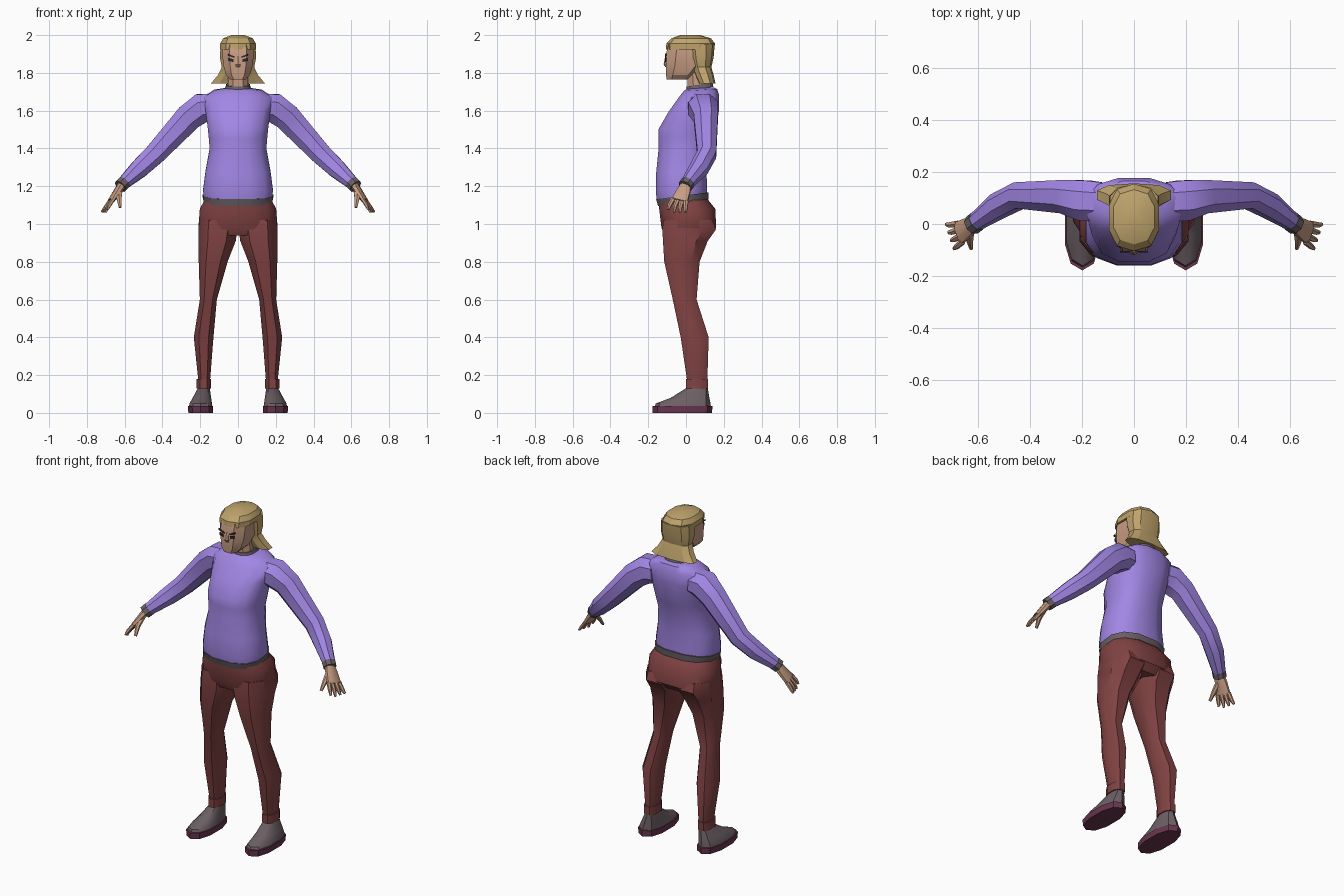
import bpy, bmesh, math
from mathutils import Vector, Matrix

if "Cube" in bpy.data.objects:
    bpy.data.objects.remove(bpy.data.objects["Cube"])


def mat(name, r, g, b):
    m = bpy.data.materials.new(name)
    m.diffuse_color = (r, g, b, 1)
    m.use_nodes = True
    m.node_tree.nodes["Principled BSDF"].inputs["Base Color"].default_value = m.diffuse_color
    return m


PURPLE = mat("purple knit", 0.36, 0.24, 0.78)
RED = mat("dark red cloth", 0.22, 0.055, 0.055)
GREY = mat("grey trim", 0.14, 0.115, 0.13)
SHOE = mat("shoe grey", 0.15, 0.115, 0.125)
SOLE = mat("plum sole", 0.14, 0.035, 0.075)
SKIN = mat("skin", 0.58, 0.34, 0.23)
HAIR = mat("blond hair", 0.52, 0.37, 0.15)
DARK = mat("dark eye", 0.03, 0.02, 0.02)


def unit_ring(n, e):
    """Rounded-square outline scaled to reach +-1 on both axes."""
    pts = []
    for i in range(n):
        a = (i + 0.5) * math.tau / n
        c, s = math.cos(a), math.sin(a)
        pts.append((math.copysign(abs(c) ** e, c), math.copysign(abs(s) ** e, s)))
    mx, my = max(p[0] for p in pts), max(p[1] for p in pts)
    return [(x / mx, y / my) for x, y in pts]


def loft(name, rings, material, mirror=False, smooth=40):
    bm = bmesh.new()
    loops = [[bm.verts.new(p) for p in r] for r in rings]
    n = len(rings[0])
    for a, b in zip(loops, loops[1:]):
        for i in range(n):
            bm.faces.new((a[i], a[(i + 1) % n], b[(i + 1) % n], b[i]))
    bm.faces.new(loops[0])
    bm.faces.new(loops[-1])
    bmesh.ops.recalc_face_normals(bm, faces=bm.faces)
    me = bpy.data.meshes.new(name)
    bm.to_mesh(me)
    bm.free()
    me.materials.append(material)
    ob = bpy.data.objects.new(name, me)
    bpy.context.collection.objects.link(ob)
    if smooth:
        bpy.ops.object.select_all(action='DESELECT')
        ob.select_set(True)
        bpy.context.view_layer.objects.active = ob
        bpy.ops.object.shade_smooth_by_angle(angle=math.radians(smooth))
    if mirror:
        ob.modifiers.new("mirror", 'MIRROR').use_axis[0] = True
    return ob


def stack(name, rows, material, n=12, e=0.8, tilt=0.0, **kw):
    """Loft of level rings: (z, x min, x max, y front, y back)."""
    rings = []
    for z, x0, x1, y0, y1 in rows:
        rings.append([Vector(((x0 + x1) / 2 + u * (x1 - x0) / 2,
                              (y0 + y1) / 2 + v * (y1 - y0) / 2,
                              z + tilt * ((y0 + y1) / 2 + v * (y1 - y0) / 2)))
                      for u, v in unit_ring(n, e)])
    return loft(name, rings, material, **kw)


def body(name, rows, material, **kw):
    """Centred stack: (z, half width, y front, y back)."""
    return stack(name, [(z, -r, r, a, b) for z, r, a, b in rows], material, **kw)


def tube(name, path, material, n=8, e=0.9, side=(0, 1, 0), **kw):
    """Loft along a path: (point, half width along side, half thickness)."""
    pts = [Vector(p[0]) for p in path]
    rings = []
    for i, (_, w, t) in enumerate(path):
        d = (pts[min(i + 1, len(pts) - 1)] - pts[max(i - 1, 0)]).normalized()
        s = Vector(side)
        s = (s - d * s.dot(d)).normalized()
        o = d.cross(s)
        rings.append([pts[i] + s * w * u + o * t * v for u, v in unit_ring(n, e)])
    return loft(name, rings, material, **kw)


# Sweater
body("sweater", [
    (1.14, .180, -.155, .110), (1.18, .185, -.160, .112), (1.28, .172, -.158, .108),
    (1.40, .150, -.146, .130), (1.46, .155, -.146, .148), (1.51, .160, -.146, .163),
    (1.60, .172, -.092, .176), (1.67, .178, -.040, .176), (1.705, .125, -.012, .165),
    (1.715, .065, .005, .145)], PURPLE, tilt=0.06)
tube("sleeve", [
    ((.13, .085, 1.62), .075, .070), ((.19, .090, 1.615), .078, .078),
    ((.26, .105, 1.565), .064, .072), ((.44, .110, 1.37), .050, .056),
    ((.52, .070, 1.295), .048, .050), ((.615, .002, 1.208), .032, .032)], PURPLE, mirror=True)
tube("sleeve_cuff", [((.603, .010, 1.219), .036, .036), ((.622, -.005, 1.199), .035, .035)],
     GREY, mirror=True)
body("collar", [(1.705, .068, 0, .145), (1.727, .062, .004, .14)], GREY, tilt=0.15)
body("waistband", [(1.115, .180, -.148, .118), (1.152, .187, -.158, .120)], GREY, tilt=0.13)

# Trousers
body("trouser_hips", [
    (1.13, .176, -.145, .115), (1.08, .202, -.142, .155), (0.98, .210, -.130, .160),
    (0.94, .190, -.110, .125)], RED, n=12, e=0.75)
stack("trouser_leg", [
    (1.02, .005, .205, -.12, .14), (0.97, .003, .210, -.125, .158), (0.91, .012, .210, -.122, .115),
    (0.80, .055, .208, -.115, .072), (0.60, .112, .202, -.070, .056),
    (0.40, .130, .234, -.028, .120), (0.17, .148, .210, .006, .113)], RED, n=8, mirror=True)
stack("trouser_cuff", [(0.18, .144, .219, .000, .117), (0.13, .144, .219, .000, .117)],
      RED, n=8, mirror=True)

# Shoes
stack("shoe_upper", [
    (0.03, .135, .260, -.168, .132), (0.05, .138, .257, -.160, .130),
    (0.08, .142, .240, -.080, .124), (0.132, .150, .212, .002, .115)], SHOE, n=10, e=0.85, mirror=True)
stack("shoe_sole", [(0.0, .132, .263, -.176, .138), (0.036, .132, .265, -.178, .140)],
      SOLE, n=10, e=0.85, mirror=True)

# Hands: palm, four fingers and a thumb
W = Vector((.30, .92, -.22)).normalized()
tube("palm", [((.612, .002, 1.21), .026, .022), ((.636, -.012, 1.175), .036, .019),
              ((.672, -.035, 1.122), .044, .014)], SKIN, side=W, mirror=True)
knuckle = Vector((.668, -.033, 1.128))
for k in range(4):
    off = (k - 1.5) * 0.024
    a = knuckle + W * off
    b = a + Vector((.026, -.012, -.038)) + W * off * 0.25
    c = b + Vector((.012, -.003, -.032 + .008 * abs(k - 1))) + W * off * 0.15
    tube(f"finger_{k + 1}", [(a, .012, .011), (b, .010, .010), (c, .006, .006)],
         SKIN, n=6, side=W, mirror=True)
tube("thumb", [((.628, -.020, 1.178), .016, .014), ((.630, -.062, 1.137), .013, .012),
               ((.624, -.094, 1.088), .007, .007)], SKIN, n=6, side=(1, 0, 0), mirror=True)

# Head and neck
body("neck", [(1.69, .055, .010, .135), (1.81, .052, .005, .12)], SKIN, n=8)
body("head", [
    (1.765, .042, -.102, .010), (1.79, .064, -.106, .050), (1.84, .078, -.106, .100),
    (1.90, .083, -.106, .125), (1.95, .080, -.092, .120)], SKIN, n=8, e=0.7, smooth=25)
tube("nose", [((0, -.104, 1.888), .006, .006), ((0, -.107, 1.845), .013, .012),
              ((0, -.104, 1.833), .010, .006)], SKIN, n=6, side=(1, 0, 0), smooth=0)

# Painted face details as thin plates
for name, x, z, w, h, rise in (("eye", .036, 1.868, .013, .008, .003),
                               ("eyebrow", .036, 1.890, .018, .0045, .007)):
    quad = [(x - w, z - h - rise), (x + w, z - h + rise), (x + w, z + h + rise), (x - w, z + h - rise)]
    loft(name, [[Vector((px, y, pz)) for px, pz in quad] for y in (-.110, -.103)],
         DARK, mirror=True, smooth=0)

# Hair: cap over the skull and a flared bob at the back
body("hair_cap", [
    (1.925, .094, -.106, .148), (1.955, .095, -.104, .154), (1.983, .078, -.078, .132),
    (2.0, .035, -.030, .075)], HAIR, n=10, e=0.8, smooth=25)
body("hair_back", [
    (1.95, .092, .000, .152), (1.88, .096, .012, .146), (1.83, .086, .030, .134),
    (1.79, .105, .045, .146), (1.745, .142, .066, .156)], HAIR, n=10, e=0.8, smooth=25)
